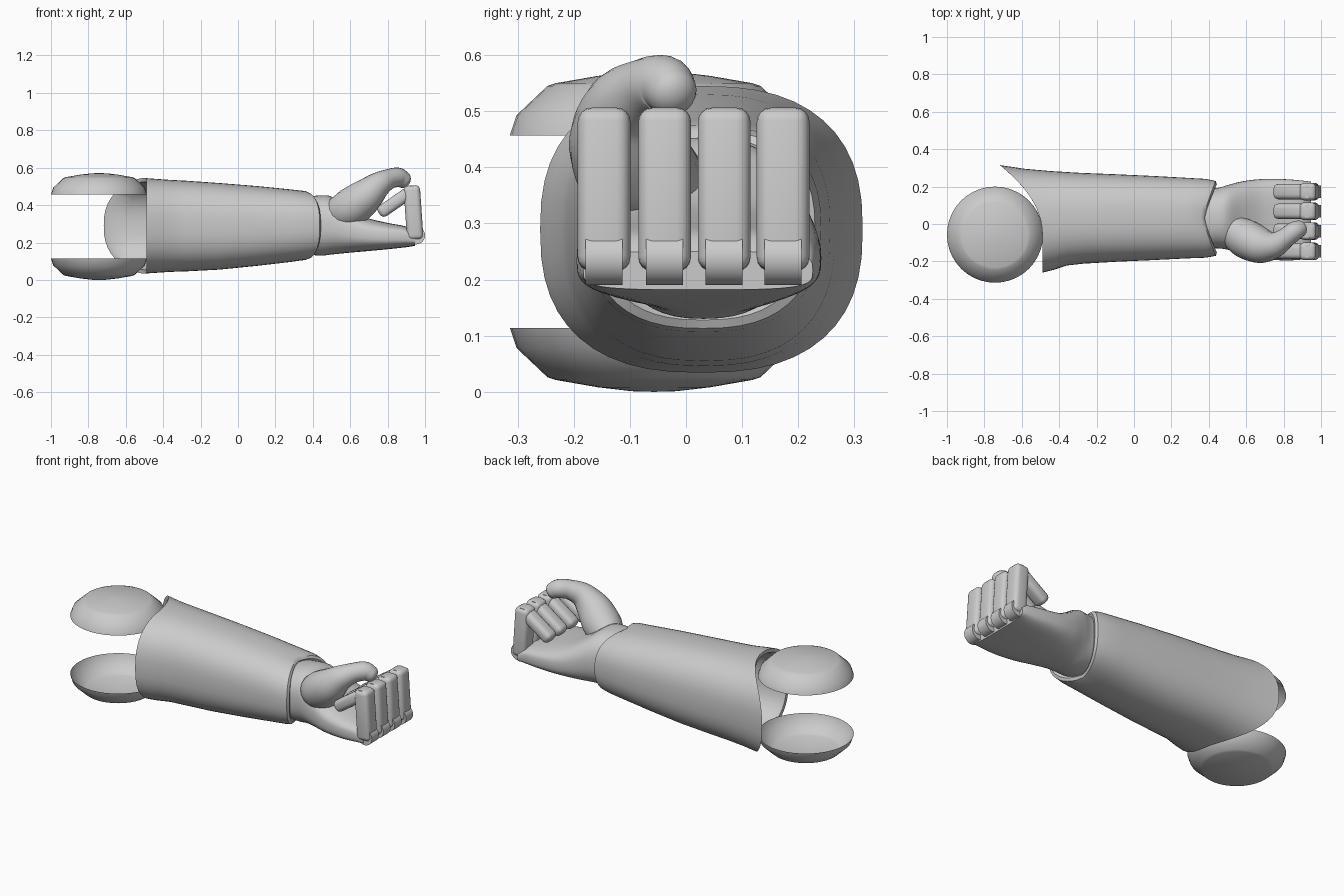
import bpy, bmesh, math
from mathutils import Vector, Matrix

if "Cube" in bpy.data.objects:
    bpy.data.objects.remove(bpy.data.objects["Cube"])


def finish(bm, name, angle=35):
    bmesh.ops.recalc_face_normals(bm, faces=bm.faces)
    me = bpy.data.meshes.new(name)
    bm.to_mesh(me)
    bm.free()
    ob = bpy.data.objects.new(name, me)
    bpy.context.collection.objects.link(ob)
    bpy.ops.object.select_all(action='DESELECT')
    bpy.context.view_layer.objects.active = ob
    ob.select_set(True)
    bpy.ops.object.shade_smooth_by_angle(angle=math.radians(angle))
    return ob


def loft(name, rings, cap_start=True, cap_end=True, angle=35):
    bm = bmesh.new()
    rows = [[bm.verts.new(p) for p in r] for r in rings]
    for a, b in zip(rows, rows[1:]):
        n = len(a)
        for i in range(n):
            bm.faces.new((a[i], a[(i + 1) % n], b[(i + 1) % n], b[i]))
    if cap_start:
        bm.faces.new(rows[0])
    if cap_end:
        bm.faces.new(rows[-1])
    return finish(bm, name, angle)


def section(x, y0, y1, z0, z1, power, n=48, inset=0.0, shift=None):
    # rounded-box cross-section; shift(y, angle) moves points along x
    ring = []
    for i in range(n):
        a = 2 * math.pi * i / n
        c, s = math.cos(a), math.sin(a)
        e = 2 / power
        y = (y0 + y1) / 2 + ((y1 - y0) / 2 - inset) * math.copysign(abs(c) ** e, c)
        z = (z0 + z1) / 2 + ((z1 - z0) / 2 - inset) * math.copysign(abs(s) ** e, s)
        ring.append((x + (shift(y, a) if shift else 0), y, z))
    return ring


def smooth_path(pts, steps=5):
    # Catmull-Rom interpolation of any-length tuples
    out = []
    for i in range(len(pts) - 1):
        p = [Vector(pts[min(max(j, 0), len(pts) - 1)]) for j in range(i - 1, i + 3)]
        for k in range(steps):
            t = k / steps
            out.append(0.5 * (2 * p[1] + (p[2] - p[0]) * t
                       + (2 * p[0] - 5 * p[1] + 4 * p[2] - p[3]) * t * t
                       + (3 * p[1] - p[0] - 3 * p[2] + p[3]) * t ** 3))
    return out + [Vector(pts[-1])]


# Forearm shell: hollow elbow end scooped around the joint discs, domed wrist end
def scoop(k):
    return lambda y, a: -1.71 * k * max(0, y + 0.05) ** 2


def wrist(y, a):
    return 0.065 * abs(math.cos(a))


rings = [section(-0.3, -.225, .275, .045, .53, 2.5, inset=.035),
         section(-0.46, -.25, .30, .036, .54, 2.5, inset=.03, shift=scoop(.8)),
         section(-0.49, -.26, .315, .034, .545, 2.5, inset=.02, shift=scoop(1)),
         section(-0.49, -.26, .315, .034, .545, 2.5, shift=scoop(1)),
         section(-0.43, -.245, .295, .038, .54, 2.5, shift=scoop(.75)),
         section(-0.36, -.222, .283, .043, .535, 2.5, shift=scoop(.45)),
         section(-0.27, -.212, .274, .046, .53, 2.5, shift=scoop(.15)),
         section(-0.10, -.202, .266, .055, .518, 2.5),
         section(0.10, -.193, .257, .075, .502, 2.5),
         section(0.28, -.184, .247, .096, .484, 2.5),
         section(0.36, -.18, .241, .107, .475, 2.5, shift=lambda y, a: .025 * abs(math.cos(a))),
         section(0.372, -.17, .23, .113, .466, 2.5, shift=wrist),
         section(0.378, -.153, .213, .128, .453, 2.5, shift=wrist),
         section(0.365, -.13, .19, .145, .435, 2.5, shift=wrist)]
loft("forearm_shell", rings)

# Palm, cupped upward and widening to the knuckles
stations = [(.34, -.135, .19, .14, .44, 2.4), (.44, -.13, .192, .13, .452, 2.4),
            (.50, -.137, .208, .136, .445, 2.4), (.58, -.155, .228, .144, .39, 2.6),
            (.68, -.182, .24, .153, .335, 2.8), (.80, -.195, .24, .164, .305, 3.2),
            (.90, -.19, .232, .175, .285, 3.6), (.945, -.183, .226, .182, .25, 4)]
loft("palm", [section(*s) for s in smooth_path(stations, 4)])


# Thumb: thick base bulge curling over toward the fingers
def tube(name, pts, n=20):
    path = smooth_path(pts, 5)
    pos, rad = [p.to_3d() if len(p) == 3 else Vector(p[:3]) for p in path], [p[3] for p in path]
    rings = []
    last = len(pos) - 1

    def ring(c, t, r):
        u = t.cross(Vector((0, 1, 0))).normalized()
        v = t.cross(u).normalized()
        return [c + r * (math.cos(2 * math.pi * i / n) * u + math.sin(2 * math.pi * i / n) * v)
                for i in range(n)]
    for i in range(last + 1):
        t = (pos[min(i + 1, last)] - pos[max(i - 1, 0)]).normalized()
        rings.append(ring(pos[i], t, rad[i]))
    for k in range(1, 6):
        b = math.radians(16.5 * k)
        rings.append(ring(pos[-1] + t * rad[-1] * .8 * math.sin(b), t, rad[-1] * math.cos(b)))
    return loft(name, rings, angle=60)


tube("thumb", [(.44, -.01, .35, .06), (.52, -.035, .355, .085), (.60, -.08, .385, .105),
               (.68, -.115, .445, .095), (.75, -.112, .507, .07), (.81, -.075, .54, .054),
               (.855, -.04, .548, .052), (.885, -.025, .535, .045)])


# Fingers: rounded links with narrower hinge barrels
def link(name, p, q, width, thick, bevel):
    p, q = Vector(p), Vector(q)
    d = q - p
    zax = d.normalized()
    yax = Vector((0, 1, 0))
    rot = Matrix((yax.cross(zax), yax, zax)).transposed().to_4x4()
    bm = bmesh.new()
    bmesh.ops.create_cube(bm, size=1)
    bmesh.ops.scale(bm, vec=(thick, width, d.length), verts=bm.verts)
    bmesh.ops.bevel(bm, geom=bm.edges[:], offset=bevel, segments=4, profile=.5, affect='EDGES')
    bmesh.ops.transform(bm, matrix=Matrix.Translation((p + q) / 2) @ rot, verts=bm.verts)
    return finish(bm, name, 40)


def hinge(name, c, r, width):
    bm = bmesh.new()
    bmesh.ops.create_cone(bm, cap_ends=True, segments=24, radius1=r, radius2=r, depth=width,
                          matrix=Matrix.Translation(c) @ Matrix.Rotation(math.pi / 2, 4, 'X'))
    return finish(bm, name)


for i, y in enumerate((-.146, -.038, .068, .173), 1):
    link(f"finger_{i}_upper", (.948, y, .215), (.928, y, .505), .094, .088, .025)
    hinge(f"finger_{i}_knuckle", (.952, y, .238), .048, .066)
    hinge(f"finger_{i}_middle_joint", (.928, y, .461), .044, .066)
    link(f"finger_{i}_tip", (.92, y, .47), (.755, y, .355), .082, .068, .026)

# Elbow joint discs: two open domed bowls
profile = [(.257, .0), (.245, .036), (.19, .088), (.175, .093), (.1, .106), (.04, .113), (.004, .114)]
for name, base, sign in (("elbow_disc_top", .457, 1), ("elbow_disc_bottom", .114, -1)):
    loft(name, [[(-.743 + r * math.cos(2 * math.pi * i / 40), -.057 + r * math.sin(2 * math.pi * i / 40),
                  base + sign * h) for i in range(40)] for r, h in profile], cap_start=False)
